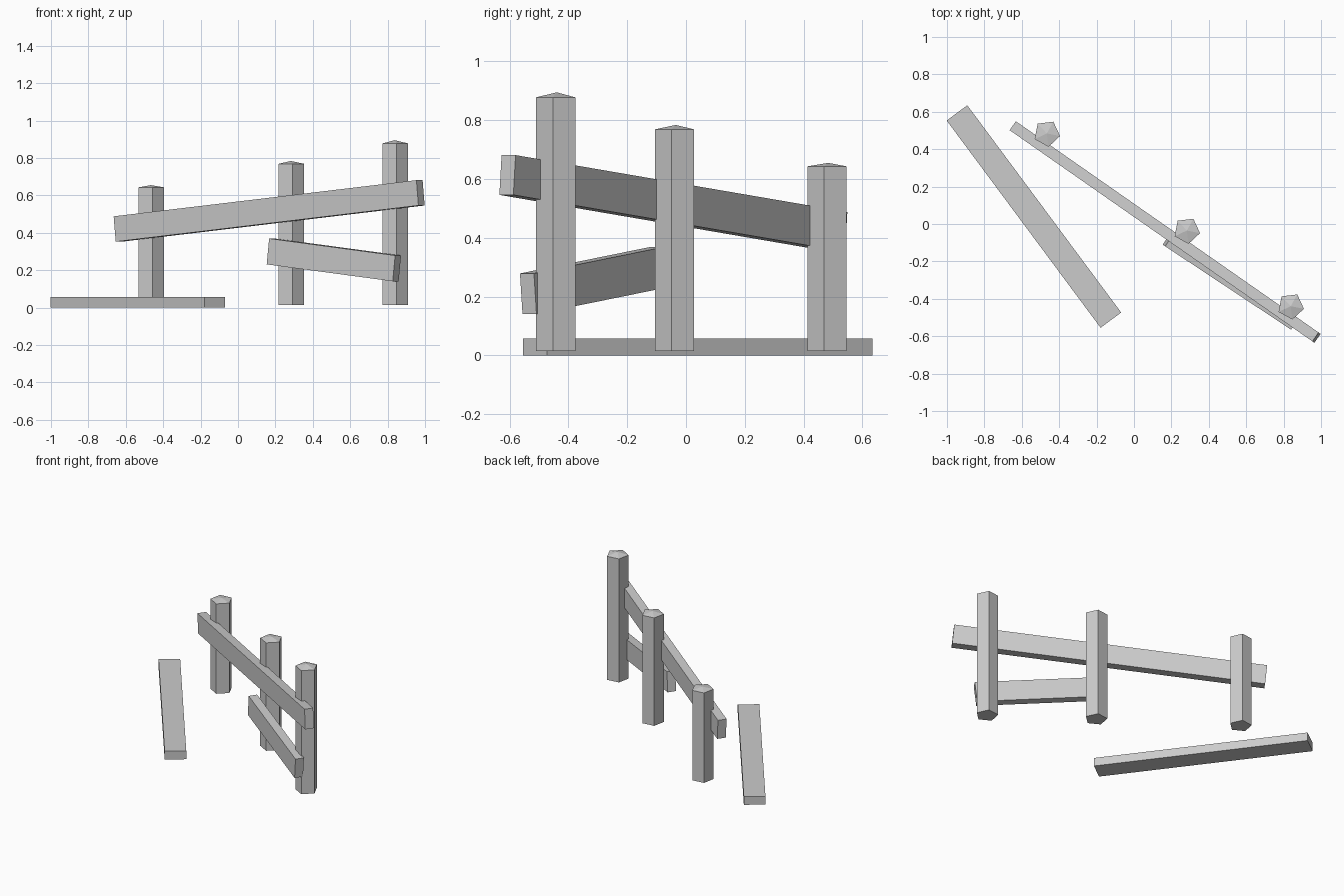
import bpy, bmesh
from math import radians, cos, sin, tau
from mathutils import Matrix, Vector

if "Cube" in bpy.data.objects:
    bpy.data.objects.remove(bpy.data.objects["Cube"])


def finish(name, bm, matrix=None):
    bmesh.ops.recalc_face_normals(bm, faces=bm.faces)
    mesh = bpy.data.meshes.new(name)
    bm.to_mesh(mesh)
    bm.free()
    obj = bpy.data.objects.new(name, mesh)
    if matrix:
        obj.matrix_world = matrix
    bpy.context.collection.objects.link(obj)
    return obj


def plank(name, centre, size, yaw, pitch=0):
    """Board along local x, tilted by pitch (positive lifts the +x end), then turned by yaw."""
    bm = bmesh.new()
    bmesh.ops.create_cube(bm, size=1)
    bmesh.ops.scale(bm, vec=size, verts=bm.verts)
    rot = Matrix.Rotation(radians(yaw), 4, 'Z') @ Matrix.Rotation(radians(-pitch), 4, 'Y')
    return finish(name, bm, Matrix.Translation(centre) @ rot)


def post(name, x, y, shoulder, tip, radius=0.0718, base=0.015, turn=-11):
    """Five-sided post with a shallow pointed top."""
    bm = bmesh.new()
    rings = []
    for z in (base, shoulder):
        rings.append([bm.verts.new((x + radius * cos(radians(turn) + tau * i / 5),
                                    y + radius * sin(radians(turn) + tau * i / 5), z))
                      for i in range(5)])
    apex = bm.verts.new((x, y, tip))
    low, high = rings
    bm.faces.new(low[::-1])
    for i in range(5):
        j = (i + 1) % 5
        bm.faces.new((low[i], low[j], high[j], high[i]))
        bm.faces.new((high[i], high[j], apex))
    return finish(name, bm)


# Three posts, rising left to right
post("post_left", -0.466, 0.484, 0.643, 0.655)
post("post_middle", 0.2825, -0.035, 0.769, 0.784)
post("post_right", 0.838, -0.4395, 0.878, 0.895)

# Rails nailed to the front of the posts
plank("upper_rail", (0.1665, -0.043, 0.517), (1.983, 0.058, 0.136), -34.9, 5.6)
plank("lower_rail", (0.5125, -0.314, 0.255), (0.813, 0.057, 0.139), -33.5, -6.4)

# Fallen board lying on the ground
plank("fallen_board", (-0.535, 0.04, 0.029), (1.38, 0.137, 0.058), -53.4)
